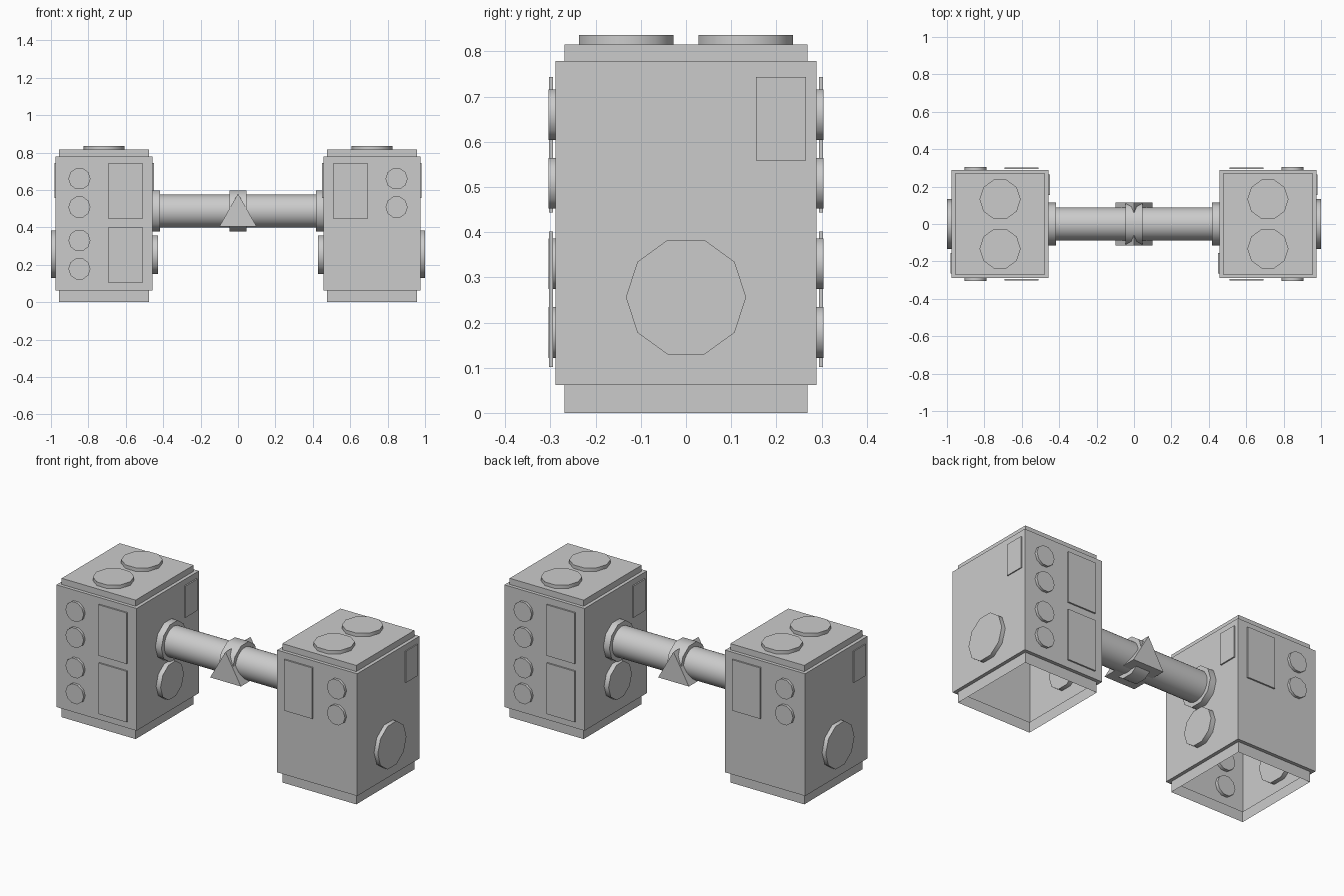
import bpy, bmesh, math
from mathutils import Matrix, Vector

if "Cube" in bpy.data.objects:
    bpy.data.objects.remove(bpy.data.objects["Cube"], do_unlink=True)

grey = bpy.data.materials.new("light_grey")
grey.use_nodes = True
colour = (0.6, 0.6, 0.6, 1)
grey.diffuse_color = colour
grey.node_tree.nodes["Principled BSDF"].inputs["Base Color"].default_value = colour

BLOCK_X, HALF_X, HALF_Y = 0.716, 0.26, 0.289
BAR_Z = 0.487
# Turns a cylinder's axis to x, y or z, keeping a vertex at the top
AXES = {
    "x": Matrix.Rotation(math.pi / 2, 4, "Y"),
    "y": Matrix.Rotation(math.pi / 2, 4, "X") @ Matrix.Rotation(math.pi / 2, 4, "Z"),
    "z": Matrix.Rotation(math.pi / 2, 4, "Z"),
}


def finish(name, bm, turn=False, smooth=False):
    """Store the mesh, optionally turned half way round the vertical axis."""
    if turn:
        bm.transform(Matrix.Rotation(math.pi, 4, "Z"))
    mesh = bpy.data.meshes.new(name)
    bm.to_mesh(mesh)
    bm.free()
    mesh.materials.append(grey)
    ob = bpy.data.objects.new(name, mesh)
    bpy.context.collection.objects.link(ob)
    if smooth:
        bpy.ops.object.select_all(action="DESELECT")
        ob.select_set(True)
        bpy.context.view_layer.objects.active = ob
        bpy.ops.object.shade_smooth_by_angle(angle=math.radians(40))


def disc(name, axis, start, end, a, b, radius, turn=False, sides=10):
    """Cylinder along an axis from start to end, centred on the other two coordinates."""
    mid = (start + end) / 2
    centre = {"x": (mid, a, b), "y": (a, mid, b), "z": (a, b, mid)}[axis]
    bm = bmesh.new()
    bmesh.ops.create_cone(bm, cap_ends=True, segments=sides, radius1=radius,
                          radius2=radius, depth=abs(end - start),
                          matrix=Matrix.Translation(centre) @ AXES[axis])
    finish(name, bm, turn, True)


def box(name, low, high, turn=False):
    low, high = Vector(low), Vector(high)
    bm = bmesh.new()
    bmesh.ops.create_cube(bm, size=1, matrix=Matrix.Translation((low + high) / 2)
                          @ Matrix.Diagonal((*(high - low), 1)))
    finish(name, bm, turn)


def shell(name, turn):
    """Hollow block: narrow foot, wide body and stepped cap, open underneath."""
    bm = bmesh.new()
    inset = 0.02
    rings = []
    for z, d in ((0, inset), (0.062, inset), (0.062, 0), (0.779, 0),
                 (0.779, inset), (0.815, inset)):
        rings.append([bm.verts.new((-BLOCK_X + sx * (HALF_X - d), sy * (HALF_Y - d), z))
                      for sx, sy in ((-1, -1), (1, -1), (1, 1), (-1, 1))])
    for lower, upper in zip(rings, rings[1:]):
        for i in range(4):
            j = (i + 1) % 4
            bm.faces.new((lower[i], lower[j], upper[j], upper[i]))
    bm.faces.new(rings[-1])
    finish(name, bm, turn)


# Two identical blocks, the second turned half way round
outer, inner = -BLOCK_X - HALF_X, -BLOCK_X + HALF_X
for side, turn in (("right", False), ("left", True)):
    shell(side + "_block", turn)

    # Top discs
    for y in (-0.132, 0.132):
        disc(side + "_top_disc", "z", 0.79, 0.836, -BLOCK_X, y, 0.11, turn)

    # Front and back small discs and panels
    for sy, disc_heights, panel_bases in ((-1, (0.178, 0.33, 0.508, 0.66), (0.102, 0.444)),
                                          (1, (0.508, 0.66), (0.444,))):
        face = "front" if (sy < 0) != turn else "back"
        for z in disc_heights:
            disc(f"{side}_{face}_small_disc", "y", sy * 0.27, sy * 0.304, -0.848, z, 0.059, turn)
        for z in panel_bases:
            y0, y1 = sorted((sy * 0.294, sy * 0.303))
            box(f"{side}_{face}_panel", (-0.693, y0, z), (-0.511, y1, z + 0.299), turn)

    # Outer and inner large discs and side panels
    disc(side + "_outer_disc", "x", -1, outer + 0.025, 0, 0.256, 0.133, turn)
    disc(side + "_inner_disc", "x", inner - 0.025, inner + 0.029, 0, 0.254, 0.108, turn)
    box(side + "_outer_panel", (outer - 0.006, -0.265, 0.558),
        (outer + 0.002, -0.155, 0.743), turn)
    box(side + "_inner_panel", (inner - 0.001, 0.155, 0.558),
        (inner + 0.008, 0.265, 0.743), turn)

    # Flange where the bar meets the block
    disc(side + "_flange", "x", inner - 0.02, inner + 0.039, 0, BAR_Z, 0.115, turn)

# Connecting bar and its centre collar
disc("bar", "x", inner + 0.01, -inner - 0.01, 0, BAR_Z, 0.088, sides=32)
disc("centre_collar", "x", -0.045, 0.045, 0, BAR_Z, 0.115)

# Triangular wedge through the collar
bm = bmesh.new()
front, back = [[bm.verts.new((x, y, z)) for x, z in ((-0.1, 0.404), (0.1, 0.404), (0, 0.58))]
               for y in (-0.116, 0.116)]
bm.faces.new(front)
bm.faces.new(back[::-1])
for i in range(3):
    j = (i + 1) % 3
    bm.faces.new((front[j], front[i], back[i], back[j]))
finish("centre_wedge", bm)
